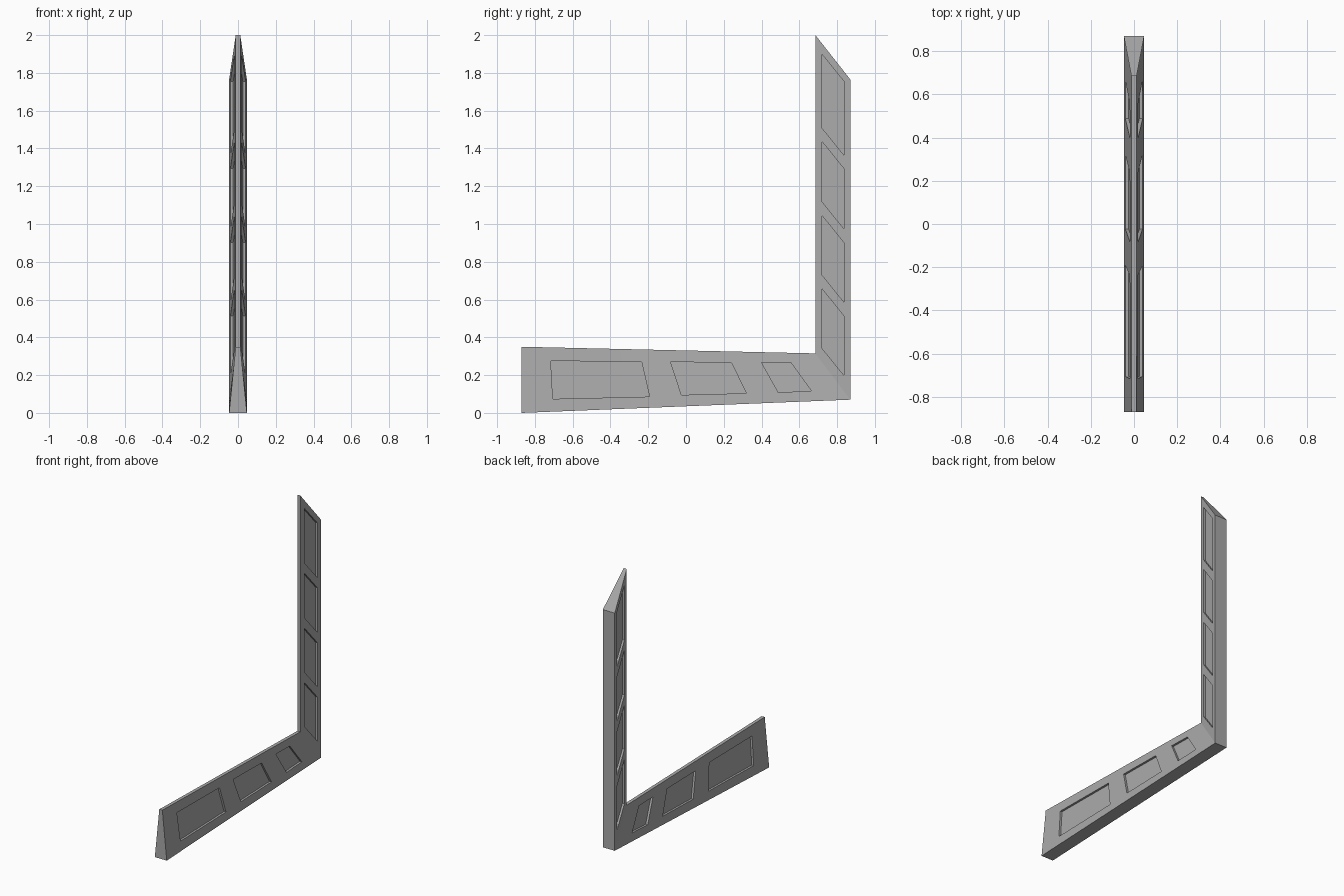
import bpy
import bmesh
from mathutils import Vector

cube = bpy.data.objects.get("Cube")
if cube:
    bpy.data.objects.remove(cube, do_unlink=True)

THICK, THIN, DEPTH = 0.047, 0.012, 0.015

grey = bpy.data.materials.new("plain grey")
grey.use_nodes = True
grey.diffuse_color = (0.4, 0.4, 0.4, 1)
shader = next(n for n in grey.node_tree.nodes if n.type == 'BSDF_PRINCIPLED')
shader.inputs["Base Color"].default_value = grey.diffuse_color
shader.inputs["Roughness"].default_value = 0.8


def make_object(name, rings):
    """Loft a closed solid through rings of four points each."""
    bm = bmesh.new()
    loops = [[bm.verts.new(p) for p in ring] for ring in rings]
    for a, b in zip(loops, loops[1:]):
        for i in range(4):
            j = (i + 1) % 4
            bm.faces.new((a[i], a[j], b[j], b[i]))
    bm.faces.new(loops[0])
    bm.faces.new(loops[-1])
    bmesh.ops.recalc_face_normals(bm, faces=bm.faces)
    mesh = bpy.data.meshes.new(name)
    bm.to_mesh(mesh)
    bm.free()
    mesh.materials.append(grey)
    obj = bpy.data.objects.new(name, mesh)
    bpy.context.scene.collection.objects.link(obj)
    return obj


# Tapered section: thick along the outer edge, thin along the inner edge
def section(outer, inner):
    return [(-THICK, *outer), (THICK, *outer), (THIN, *inner), (-THIN, *inner)]


front = (Vector((-0.87, 0.0)), Vector((-0.87, 0.35)))
corner = (Vector((0.87, 0.07)), Vector((0.685, 0.315)))
top = (Vector((0.87, 1.765)), Vector((0.685, 2.0)))

steps = 6
rings = [section(front[0].lerp(corner[0], i / steps),
                 front[1].lerp(corner[1], i / steps)) for i in range(steps + 1)]
rings.append(section(*top))
bracket = make_object("angled_bracket", rings)


# Half thickness of the two arms at a point on their sides
def arm_half(y, z):
    t = (y + 0.87) / 1.74
    low = 0.07 * t
    high = 0.35 - 0.039 * t
    return THICK - (THICK - THIN) * (z - low) / (high - low)


def post_half(y, z):
    return THICK - (THICK - THIN) * (0.87 - y) / 0.185


# Recessed panels along the lower arm, then up the post
panels = [(arm_half, quad) for quad in (
    [(-0.716, 0.275), (-0.235, 0.27), (-0.193, 0.086), (-0.705, 0.074)],
    [(-0.082, 0.27), (0.24, 0.265), (0.32, 0.104), (-0.024, 0.095)],
    [(0.4, 0.267), (0.557, 0.264), (0.663, 0.117), (0.489, 0.108)])]
for z_top, height in ((1.897, 0.39), (1.435, 0.318), (1.043, 0.314), (0.655, 0.314)):
    panels.append((post_half, [(0.721, z_top), (0.836, z_top - 0.142),
                               (0.836, z_top - 0.142 - height),
                               (0.721, z_top - height)]))

cutters = []
for half, quad in panels:
    for side in (-1, 1):
        floor = [(side * (half(y, z) - DEPTH), y, z) for y, z in quad]
        outside = [(side * 0.08, y, z) for y, z in quad]
        cutter = make_object("panel_cutter", [floor, outside])
        cutter.hide_render = True
        cutters.append(cutter)
        mod = bracket.modifiers.new("panel", 'BOOLEAN')
        mod.operation = 'DIFFERENCE'
        mod.solver = 'EXACT'
        mod.object = cutter

# Bake the recesses and drop the cutters
bpy.context.view_layer.update()
graph = bpy.context.evaluated_depsgraph_get()
result = bpy.data.meshes.new_from_object(bracket.evaluated_get(graph))
bracket.modifiers.clear()
bracket.data = result
for cutter in cutters:
    bpy.data.objects.remove(cutter, do_unlink=True)
